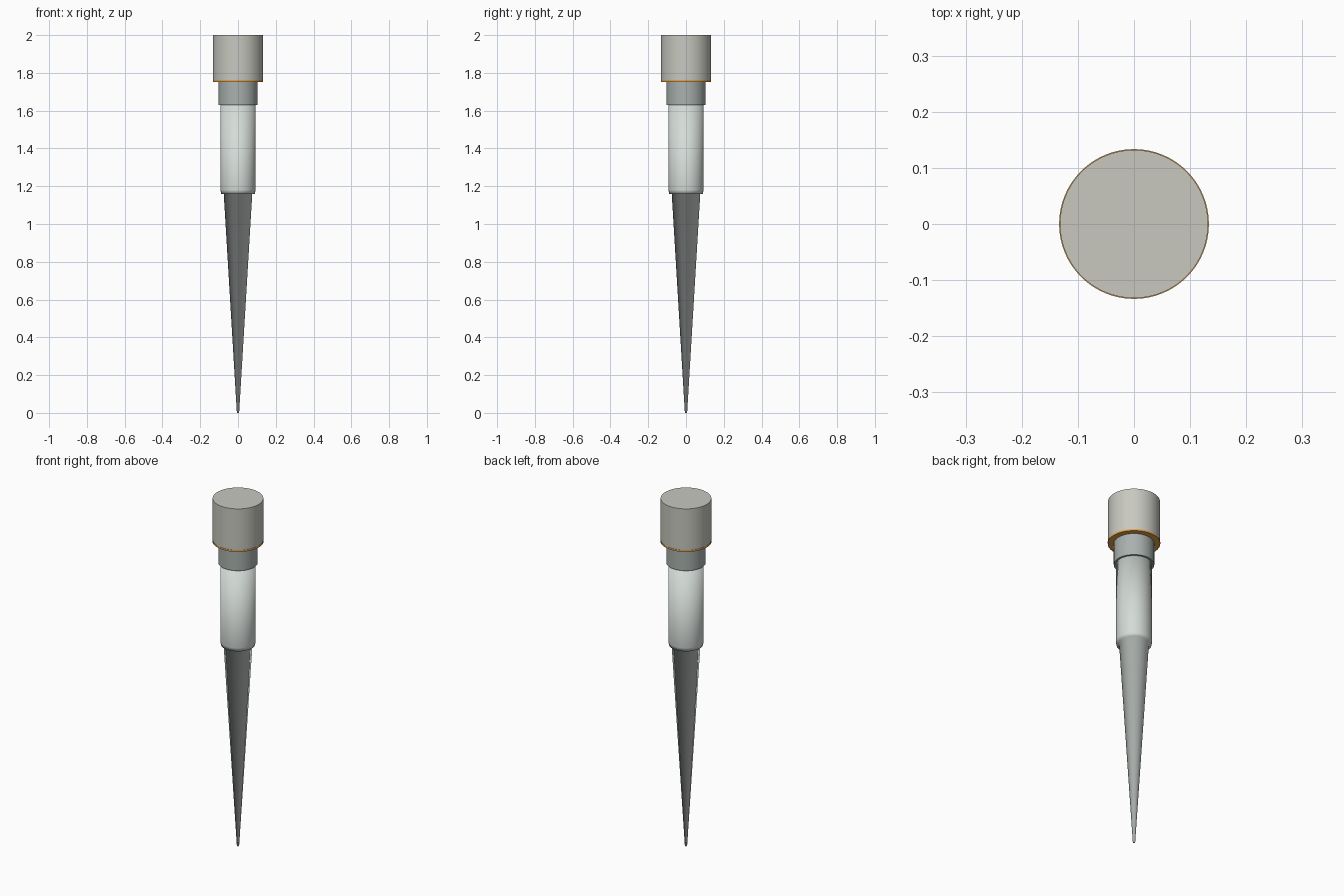
import bpy, bmesh, math

if "Cube" in bpy.data.objects:
    bpy.data.objects.remove(bpy.data.objects["Cube"])

SIDES = 64


def material(name, rgb):
    m = bpy.data.materials.new(name)
    m.diffuse_color = (*rgb, 1)
    m.use_nodes = True
    m.node_tree.nodes["Principled BSDF"].inputs["Base Color"].default_value = m.diffuse_color
    return m


def lathe(name, profile, mat, angle=30):
    """Spin a (radius, z) profile round z; the ends are capped. angle=None smooths everything."""
    bm = bmesh.new()
    rings = []
    for r, z in profile:
        rings.append([bm.verts.new((r * math.cos(2 * math.pi * i / SIDES),
                                    r * math.sin(2 * math.pi * i / SIDES), z))
                      for i in range(SIDES)])
    for a, b in zip(rings, rings[1:]):
        for i in range(SIDES):
            j = (i + 1) % SIDES
            bm.faces.new((a[i], a[j], b[j], b[i]))
    bm.faces.new(rings[0][::-1])
    bm.faces.new(rings[-1])
    bmesh.ops.recalc_face_normals(bm, faces=bm.faces)
    for f in bm.faces:
        f.smooth = True
    me = bpy.data.meshes.new(name)
    bm.to_mesh(me)
    bm.free()
    me.materials.append(mat)
    ob = bpy.data.objects.new(name, me)
    bpy.context.collection.objects.link(ob)
    if angle is not None:
        bpy.ops.object.select_all(action='DESELECT')
        ob.select_set(True)
        bpy.context.view_layer.objects.active = ob
        bpy.ops.object.shade_smooth_by_angle(angle=math.radians(angle))
    return ob


shell = material("pale_shell", (0.66, 0.71, 0.68))
collar_grey = material("collar_grey", (0.40, 0.44, 0.42))
cap_grey = material("cap_grey", (0.58, 0.58, 0.53))
orange = material("orange", (0.75, 0.38, 0.08))

# Tapered tip and barrel, softly shaded across the step
lathe("tip_and_barrel", [(0.006, 0.0), (0.0755, 1.16), (0.089, 1.16),
                         (0.0925, 1.18), (0.0925, 1.64)], shell, None)
# Collar between barrel and cap
lathe("collar", [(0.103, 1.63), (0.103, 1.76)], collar_grey)
# Cap
lathe("cap", [(0.132, 1.755), (0.132, 2.0)], cap_grey)
# Thin coloured band round the foot of the cap
lathe("cap_band", [(0.1335, 1.753), (0.1335, 1.763)], orange)
